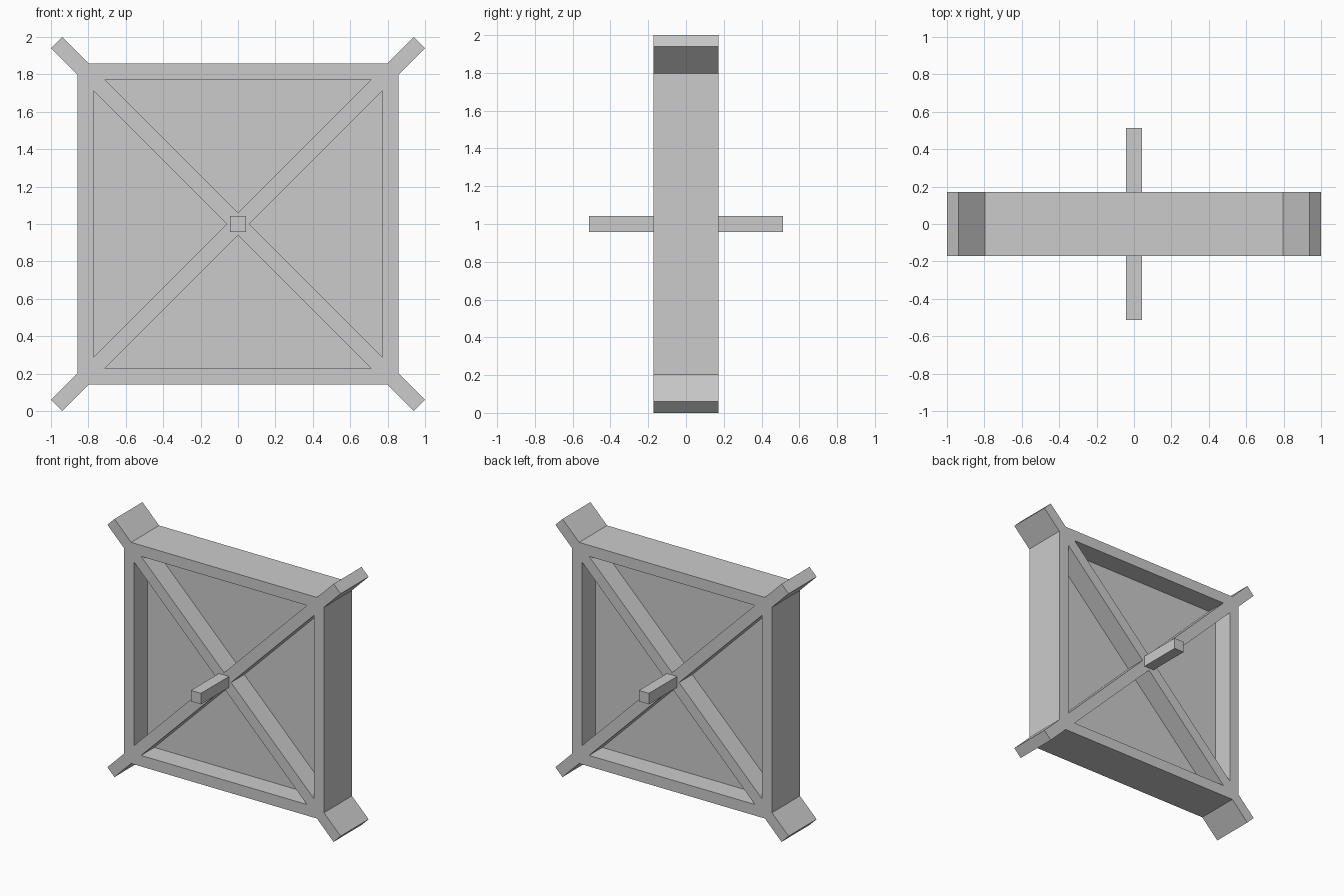
import bpy, bmesh
from math import pi, sqrt
from mathutils import Matrix

if "Cube" in bpy.data.objects:
    bpy.data.objects.remove(bpy.data.objects["Cube"])

U = 2 / (33 / sqrt(2))      # beam width; all sizes are multiples of it
MID = 1.0                   # height of the centre
S = sqrt(2) / 2             # offset of a spoke edge measured along an axis


def turn(points, k):
    """Rotate 2D points by k quarter turns."""
    for _ in range(k):
        points = [(-y, x) for x, y in points]
    return points


def box(name, sx, sy, sz):
    bm = bmesh.new()
    bmesh.ops.create_cube(bm, size=1)
    bmesh.ops.scale(bm, vec=(sx, sy, sz), verts=bm.verts)
    mesh = bpy.data.meshes.new(name)
    bm.to_mesh(mesh)
    bm.free()
    ob = bpy.data.objects.new(name, mesh)
    ob.location.z = MID
    bpy.context.collection.objects.link(ob)
    return ob


def plate(name, loops, half_depth):
    """Filled outline with holes, extruded along y."""
    curve = bpy.data.curves.new(name + "_outline", 'CURVE')
    curve.dimensions = '2D'
    curve.fill_mode = 'BOTH'
    curve.extrude = half_depth
    for pts in loops:
        sp = curve.splines.new('POLY')
        sp.points.add(len(pts) - 1)
        for p, (x, y) in zip(sp.points, pts):
            p.co = (x * U, y * U, 0, 1)
        sp.use_cyclic_u = True
        sp.use_smooth = False
    helper = bpy.data.objects.new(name + "_outline", curve)
    bpy.context.collection.objects.link(helper)
    bpy.context.view_layer.update()
    deps = bpy.context.evaluated_depsgraph_get()
    mesh = bpy.data.meshes.new_from_object(helper.evaluated_get(deps))
    bpy.data.objects.remove(helper)
    bm = bmesh.new()
    bm.from_mesh(mesh)
    bmesh.ops.remove_doubles(bm, verts=bm.verts, dist=1e-4)
    bmesh.ops.transform(bm, matrix=Matrix.Rotation(pi / 2, 4, 'X'), verts=bm.verts)
    bmesh.ops.recalc_face_normals(bm, faces=bm.faces)
    for f in bm.faces:
        f.smooth = False
    bm.to_mesh(mesh)
    bm.free()
    mesh.name = name
    ob = bpy.data.objects.new(name, mesh)
    ob.location.z = MID
    bpy.context.collection.objects.link(ob)
    return ob


# Square frame with crossing diagonal spokes that stick out at the corners
tip = 16 * S
corner = [(10, 10 - S), (tip + S / 2, tip - S / 2),
          (tip - S / 2, tip + S / 2), (10 - S, 10)]
outline = [p for k in range(4) for p in turn(corner, k)]
window = [(S - 9, 9), (9 - S, 9), (0, S)]
plate("braced_frame", [outline] + [turn(window, k) for k in range(4)], 2 * U)

# Thin centre panel closing the windows
box("panel", 18.1 * U, 0.2 * U, 18.1 * U)

# Square axle through the middle
box("axle", U, 12 * U, U)
